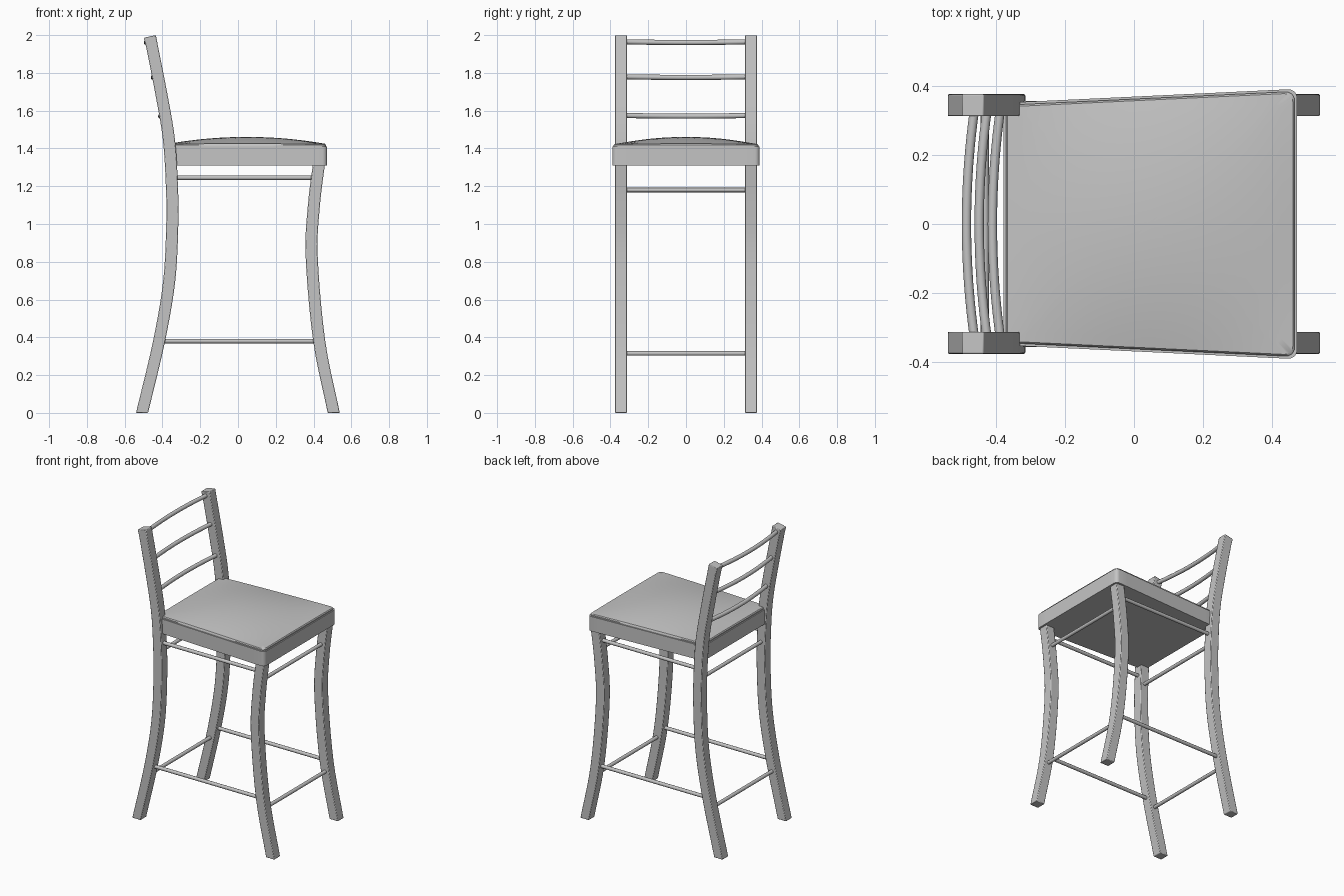
import bpy, bmesh, math
from mathutils import Vector

cube = bpy.data.objects.get("Cube")
if cube:
    bpy.data.objects.remove(cube, do_unlink=True)

grey = bpy.data.materials.new("grey_finish")
grey.use_nodes = True
colour = (0.55, 0.55, 0.55, 1)
grey.diffuse_color = colour
grey.node_tree.nodes["Principled BSDF"].inputs["Base Color"].default_value = colour


def finish(bm, name, bevel=0):
    bmesh.ops.recalc_face_normals(bm, faces=bm.faces)
    mesh = bpy.data.meshes.new(name)
    bm.to_mesh(mesh)
    bm.free()
    obj = bpy.data.objects.new(name, mesh)
    bpy.context.collection.objects.link(obj)
    mesh.materials.append(grey)
    if bevel:
        mod = obj.modifiers.new("soft_edges", "BEVEL")
        mod.width, mod.segments, mod.limit_method = bevel, 2, "ANGLE"
        mod.angle_limit = math.radians(40)
    bpy.ops.object.select_all(action="DESELECT")
    obj.select_set(True)
    bpy.context.view_layer.objects.active = obj
    bpy.ops.object.shade_smooth_by_angle(angle=math.radians(35))
    return obj


def loft(rings, name, bevel=0):
    """Skin closed rings of points and cap both ends."""
    bm = bmesh.new()
    rows = [[bm.verts.new(p) for p in ring] for ring in rings]
    n = len(rows[0])
    for a, b in zip(rows, rows[1:]):
        for i in range(n):
            j = (i + 1) % n
            bm.faces.new((a[i], a[j], b[j], b[i]))
    bm.faces.new(rows[0])
    bm.faces.new(rows[-1])
    return finish(bm, name, bevel)


def smooth_path(pts, steps=5):
    """Catmull-Rom samples through (x, z) points."""
    p = [Vector(q) for q in pts]
    p = [2 * p[0] - p[1]] + p + [2 * p[-1] - p[-2]]
    out = []
    for a, b, c, d in zip(p, p[1:], p[2:], p[3:]):
        for k in range(steps):
            t = k / steps
            out.append(0.5 * (2 * b + (c - a) * t + (2 * a - 5 * b + 4 * c - d) * t * t
                              + (3 * b - a - 3 * c + d) * t ** 3))
    return out + [p[-2]]


def x_at(path, z):
    for a, b in zip(path, path[1:]):
        if a.y <= z <= b.y:
            return a.x + (b.x - a.x) * (z - a.y) / (b.y - a.y)


def rod(points, radius, name):
    """Round bar following points that share a roughly constant direction."""
    pts = [Vector(p) for p in points]
    along = (pts[-1] - pts[0]).normalized()
    side = along.cross(Vector((0, 0, 1))).normalized()
    up = side.cross(along)
    angles = [math.tau * i / 12 for i in range(12)]
    return loft([[p + radius * (side * math.cos(a) + up * math.sin(a)) for a in angles]
                 for p in pts], name)


# Legs: curved square posts, the back pair rising into the backrest
back = smooth_path([(-.508, 0), (-.418, .38), (-.364, .7), (-.348, 1), (-.35, 1.2),
                    (-.366, 1.45), (-.408, 1.7), (-.467, 2)])
front = smooth_path([(.507, 0), (.43, .38), (.39, .83), (.402, 1.1), (.43, 1.33)])
LEG_Y, HALF = 0.344, 0.032
for path, label, slope in ((back, "back", .014), (front, "front", 0)):
    for sy, side in ((1, "left"), (-1, "right")):
        rings = []
        for i, p in enumerate(path):
            drop = slope if i == len(path) - 1 else 0
            rings.append([(p.x + sx * HALF, sy * LEG_Y + oy * HALF,
                           p.y - (drop if sx < 0 else 0))
                          for sx, oy in ((-1, -1), (1, -1), (1, 1), (-1, 1))])
        loft(rings, f"{label}_leg_{side}_side", 0.004)

# Stretchers: round bars joining the legs at two levels
for level, z_side, z_cross in (("lower", .38, .315), ("upper", 1.245, 1.18)):
    for sy, side in ((1, "left"), (-1, "right")):
        rod([(x_at(back, z_side), sy * LEG_Y, z_side),
             (x_at(front, z_side), sy * LEG_Y, z_side)], .012, f"{level}_stretcher_{side}_side")
    for path, label in ((back, "back"), (front, "front")):
        x = x_at(path, z_cross)
        rod([(x, -LEG_Y, z_cross), (x, LEG_Y, z_cross)], .012, f"{level}_stretcher_{label}")

# Backrest: three bars bowed backwards
for i, z in enumerate((1.575, 1.78, 1.965)):
    x = x_at(back, z)
    pts = []
    for k in range(17):
        t = -1 + k / 8
        bow = 1 - t * t
        pts.append((x - .025 * bow, t * LEG_Y, z - .004 * bow))
    rod(pts, .0135, f"backrest_bar_{i + 1}")

# Seat: tapered base with a domed cushion
X0, X1, Y0, Y1, MID = -.378, .472, .352, .39, .047


def half_depth(x):
    return Y0 + (Y1 - Y0) * (x - X0) / (X1 - X0)


def outline(inset, radius=.025, arc=5, edge=12):
    """Rounded tapered outline with evenly divided sides."""
    x0, x1 = X0 + inset, X1 - inset
    corners = []
    for cx, sy, start in ((x1, 1, 0), (x0, 1, 90), (x0, -1, 180), (x1, -1, 270)):
        mx = cx - radius if cx == x1 else cx + radius
        my = sy * (half_depth(cx) - inset - radius)
        corners.append([])
        for k in range(arc + 1):
            a = math.radians(start + 90 * k / arc)
            corners[-1].append(Vector((mx + radius * math.cos(a), my + radius * math.sin(a))))
    pts = []
    for c, nxt in zip(corners, corners[1:] + corners[:1]):
        pts += c
        pts += [c[-1].lerp(nxt[0], k / edge) for k in range(1, edge)]
    return pts


def flat(pts, z):
    return [(p.x, p.y, z) for p in pts]


rim = outline(0)
loft([flat(rim, 1.31), flat(rim, 1.41)], "seat_base")

edge = outline(.007)
rings = [flat(edge, 1.405), flat(edge, 1.418)]
top = outline(.012)
for k in range(13):
    s = 1 - k / 12.2
    ring = []
    for p in top:
        x, y = MID + (p.x - MID) * s, p.y * s
        u, v = (x - MID) / (X1 - MID), y / half_depth(x)
        ring.append((x, y, 1.423 + .038 * (1 - u * u) * (1 - v * v)))
    rings.append(ring)
loft(rings, "seat_cushion")
